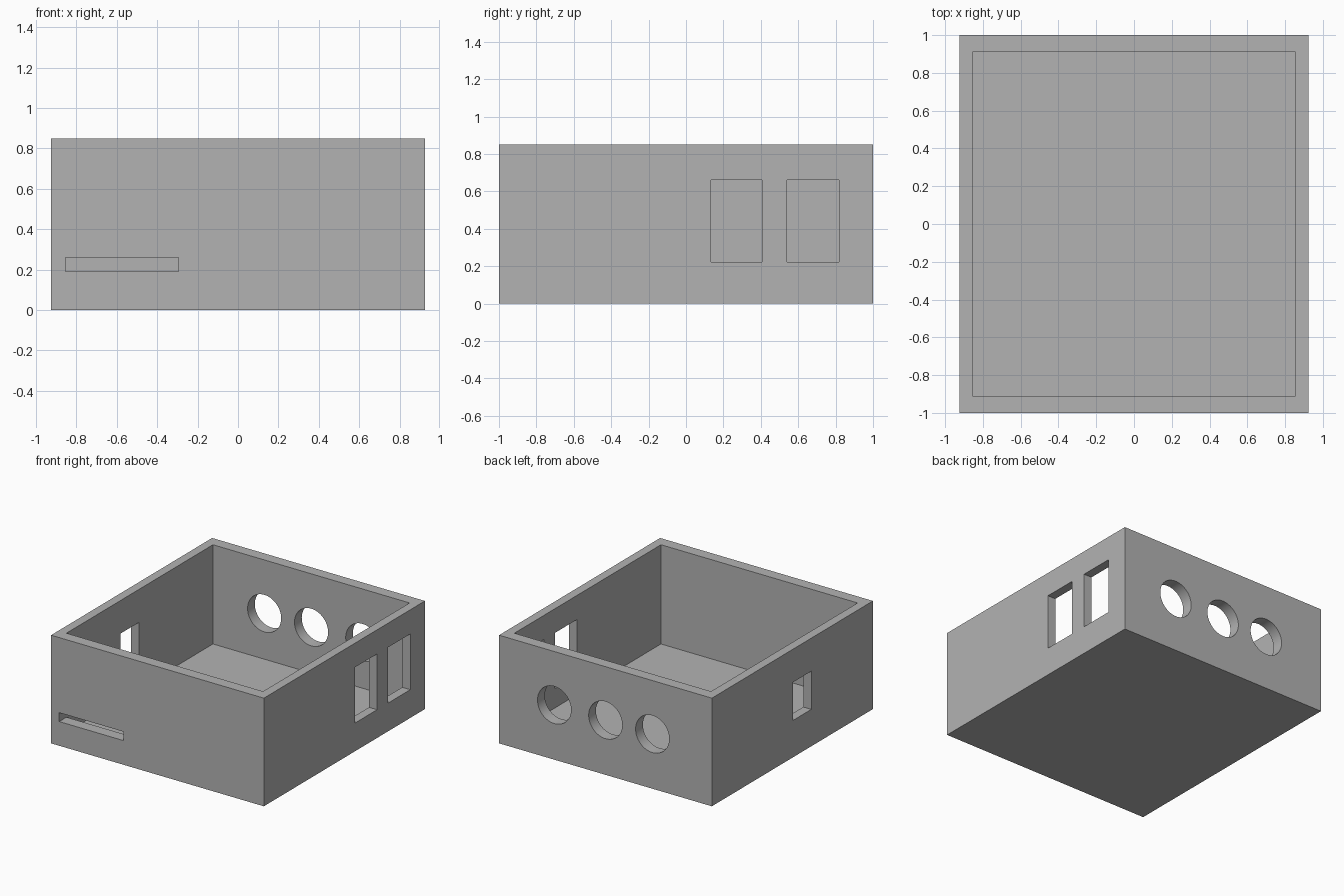
import bpy
import math

cube = bpy.data.objects.get("Cube")
if cube:
    bpy.data.objects.remove(cube, do_unlink=True)

WIDTH, DEPTH, HEIGHT = 1.85, 2.0, 0.85
INNER_X, INNER_Y, FLOOR = 0.855, 0.91, 0.07


def box(name, x, y, z):
    """Box spanning the given (low, high) ranges."""
    spans = (x, y, z)
    bpy.ops.mesh.primitive_cube_add(size=1, location=[(a + b) / 2 for a, b in spans])
    obj = bpy.context.object
    obj.name = name
    obj.scale = [b - a for a, b in spans]
    bpy.ops.object.transform_apply(location=True, rotation=True, scale=True)
    return obj


# Plain grey material
grey = bpy.data.materials.new("light_grey")
grey.use_nodes = True
colour = (0.45, 0.45, 0.45, 1)
grey.diffuse_color = colour
grey.node_tree.nodes["Principled BSDF"].inputs["Base Color"].default_value = colour

# Outer block of the open-topped case
case = box("open_case", (-WIDTH / 2, WIDTH / 2), (-DEPTH / 2, DEPTH / 2), (0, HEIGHT))
case.data.materials.append(grey)

# Inner cavity, front slot and left-hand windows
right_wall, left_wall = (-1.1, -0.75), (0.75, 1.1)
cutters = [
    box("cavity_cutter", (-INNER_X, INNER_X), (-INNER_Y, INNER_Y), (FLOOR, 1.2)),
    box("slot_cutter", (-0.854, -0.295), (-1.1, -0.8), (0.19, 0.26)),
    box("small_window_cutter", right_wall, (-0.235, -0.01), (0.29, 0.59)),
]
for y in ((0.134, 0.406), (0.54, 0.818)):
    cutters.append(box("tall_window_cutter", left_wall, y, (0.222, 0.66)))

# Row of round holes in the back wall
for x in (0.445, 0.0, -0.408):
    bpy.ops.mesh.primitive_cylinder_add(
        vertices=64, radius=0.146, depth=0.4,
        location=(x, 0.95, 0.43), rotation=(math.pi / 2, 0, 0))
    bpy.context.object.name = "round_hole_cutter"
    cutters.append(bpy.context.object)

# Cut every opening, then drop the cutters
for cutter in cutters:
    cutter.hide_render = True
    mod = case.modifiers.new(cutter.name, "BOOLEAN")
    mod.operation = "DIFFERENCE"
    mod.solver = "EXACT"
    mod.object = cutter

bpy.ops.object.select_all(action="DESELECT")
case.select_set(True)
bpy.context.view_layer.objects.active = case
bpy.ops.object.convert(target="MESH")
for cutter in cutters:
    bpy.data.objects.remove(cutter, do_unlink=True)
bpy.ops.object.shade_smooth_by_angle(angle=math.radians(30))
